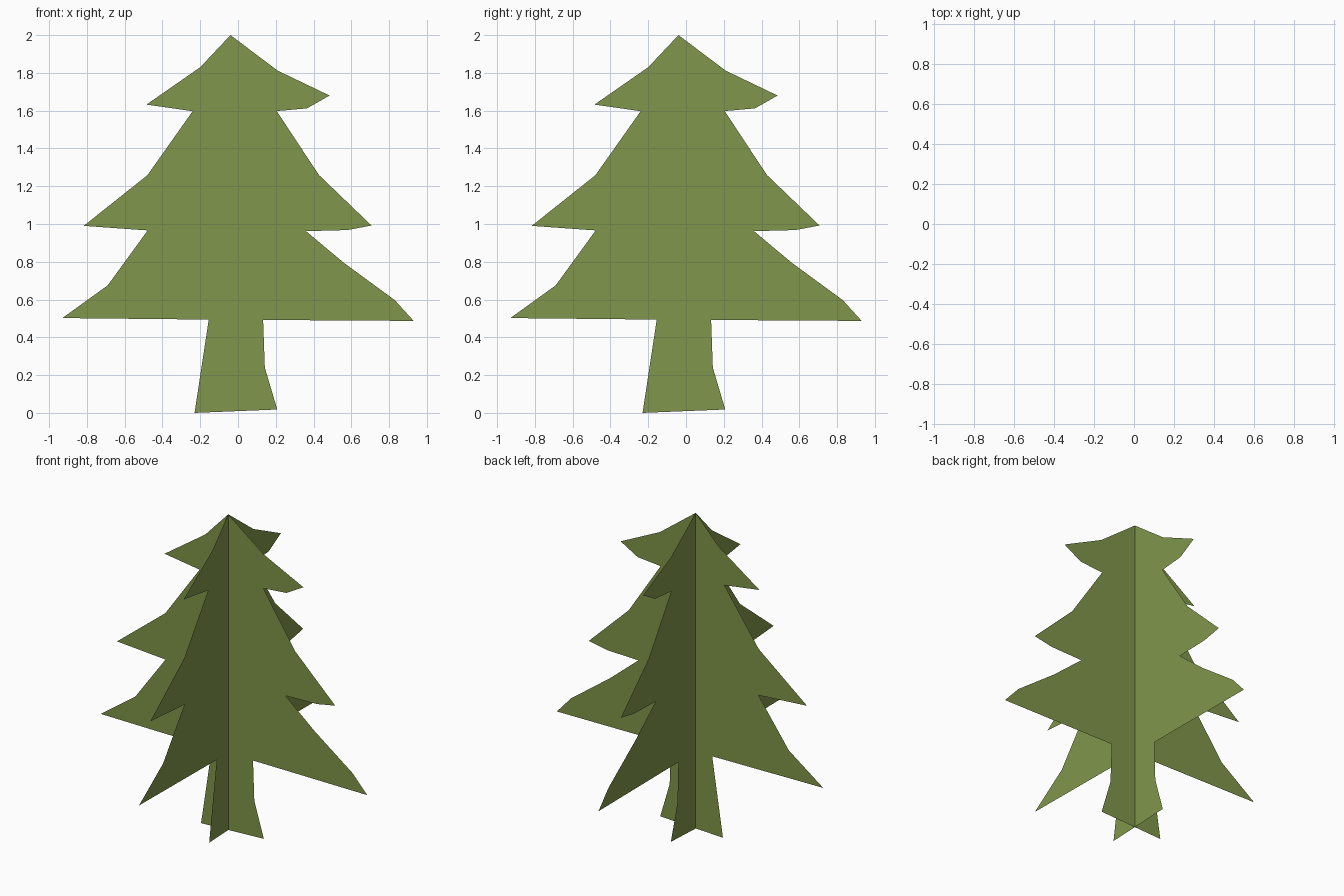
import bpy

# Tree outline: (sideways, height), clockwise from the tip
OUTLINE = [
    (-0.04, 2.0), (0.21, 1.812), (0.485, 1.68), (0.365, 1.612), (0.205, 1.598),
    (0.428, 1.26), (0.707, 0.992), (0.58, 0.968), (0.36, 0.962), (0.56, 0.795),
    (0.83, 0.597), (0.93, 0.487), (0.133, 0.492), (0.142, 0.24), (0.208, 0.018),
    (-0.23, 0.0), (-0.155, 0.494), (-0.93, 0.502), (-0.69, 0.675), (-0.478, 0.966),
    (-0.817, 0.99), (-0.48, 1.258), (-0.24, 1.597), (-0.485, 1.632), (-0.20, 1.83),
]
AXIS = -0.04  # both cards cross under the tip

green = bpy.data.materials.new("leaf green")
green.diffuse_color = (0.216, 0.305, 0.069, 1)


def tree_card(name, place):
    """One flat card cut to the tree outline."""
    mesh = bpy.data.meshes.new(name)
    mesh.from_pydata([place(s, z) for s, z in OUTLINE], [], [list(range(len(OUTLINE)))])
    mesh.materials.append(green)
    bpy.context.collection.objects.link(bpy.data.objects.new(name, mesh))


# Two crossed cards, one along x and one along y
tree_card("tree_card_front", lambda s, z: (s, AXIS, z))
tree_card("tree_card_side", lambda s, z: (AXIS, s, z))
